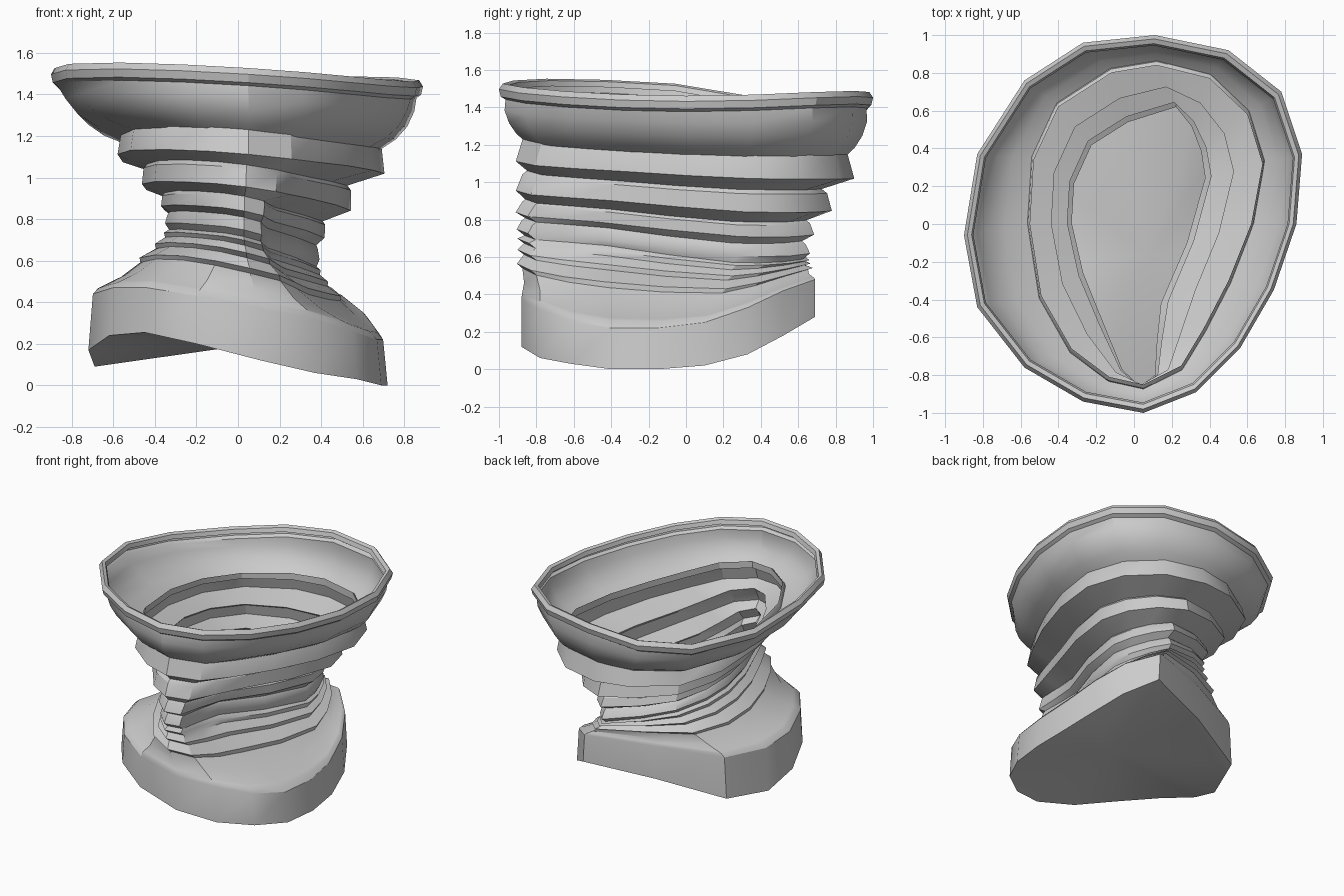
import bpy
import bmesh
from mathutils import Vector

if "Cube" in bpy.data.objects:
    bpy.data.objects.remove(bpy.data.objects["Cube"])

# Plan outlines, 16 points clockwise from the back
RIM = [(.11, 1), (.5, .92), (.78, .7), (.89, .37), (.86, 0), (.74, -.35), (.56, -.66), (.33, -.89),
       (.05, -1), (-.27, -.94), (-.58, -.76), (-.83, -.44), (-.9, -.06), (-.83, .37), (-.58, .76), (-.27, .96)]
COLLAR = [(.12, .84), (.4, .77), (.6, .58), (.68, .32), (.62, 0), (.5, -.3), (.37, -.55), (.25, -.75),
          (.05, -.85), (-.13, -.81), (-.33, -.66), (-.49, -.38), (-.55, 0), (-.53, .34), (-.4, .62), (-.12, .8)]
NECK = [(.22, .6), (.3, .5), (.35, .37), (.37, .23), (.27, -.1), (.14, -.4), (.12, -.6), (.11, -.78),
        (.03, -.84), (-.06, -.75), (-.16, -.5), (-.26, -.25), (-.32, 0), (-.31, .2), (-.22, .4), (-.03, .52)]
BASE = [(.36, .69), (.53, .52), (.64, .33), (.7, .1), (.72, -.15), (.69, -.4), (.57, -.62), (.37, -.78),
        (.11, -.88), (-.2, -.86), (-.45, -.71), (-.62, -.48), (-.72, -.22), (-.69, .02), (-.57, .34), (-.12, .53)]
TOP_Z = [.48, .42, .33, .25, .22, .22, .26, .32, .37, .43, .47, .47, .44, .4, .42, .46]
BOTTOM_Z = [.28, .18, .08, .02, 0, 0, .03, .06, .12, .2, .255, .24, .17, .09, .12, .22]


def back_left(x, y):
    """Sag of the rear left quarter."""
    return min(x, 0) * max(y, 0)


rim = [Vector((x, y, 1.465 - .02 * x - .025 * y - .03 * max(x, 0) * (1 - y * y) + .04 * x * y
               + .14 * back_left(x, y))) for x, y in RIM]
collar = [Vector((x, y, 1.19 - .05 * x - .05 * y + .05 * x * y + .1 * back_left(x, y))) for x, y in COLLAR]
neck = [Vector((x, y, .68 - .24 * x - .06 * y)) for x, y in NECK]
base_top = [Vector((x * .97, y, z)) for (x, y), z in zip(BASE, TOP_Z)]
base_bottom = [Vector((x, y, z)) for (x, y), z in zip(BASE, BOTTOM_Z)]


def blend(a, b, p, q, out=0.0):
    """Ring between a and b: p mixes the plan, q mixes the height, out pushes outward."""
    ring = []
    for u, v in zip(a, b):
        pt = u.lerp(v, p)
        pt.z = u.z + (v.z - u.z) * q
        d = Vector((pt.x - .06, pt.y + .1, 0)).normalized()
        d.x *= .5
        ring.append(pt + d * out)
    return ring


def scaled(ring, s, dz):
    return [Vector((v.x * s, v.y * s, v.z + dz)) for v in ring]


def loft(name, rings, cap_z=None):
    bm = bmesh.new()
    rows = [[bm.verts.new(v) for v in r] for r in rings]
    n = len(rows[0])
    for a, b in zip(rows, rows[1:]):
        for i in range(n):
            j = (i + 1) % n
            bm.faces.new((a[i], a[j], b[j], b[i]))
    if cap_z is not None:
        c = sum((v.co for v in rows[-1]), Vector()) / n
        c = bm.verts.new((c.x, c.y, cap_z))
        for i in range(n):
            bm.faces.new((rows[-1][i], rows[-1][(i + 1) % n], c))
    mesh = bpy.data.meshes.new(name)
    bm.to_mesh(mesh)
    bm.free()
    ob = bpy.data.objects.new(name, mesh)
    bpy.context.collection.objects.link(ob)
    bpy.ops.object.select_all(action='DESELECT')
    ob.select_set(True)
    bpy.context.view_layer.objects.active = ob
    bpy.ops.object.shade_smooth_by_angle(angle=.53)
    return ob


# Rolled rim and flared bowl
bowl = [scaled(rim, s, dz) for s, dz in
        [(.945, 0), (.955, .03), (.98, .04), (1, .01), (.99, -.03), (.965, -.045)]]
bowl += [blend(rim, collar, p, q) for p, q in [(.2, .4), (.36, .66), (.62, .88), (1, 1.07)]]
loft("flared_bowl", bowl)

# Pleated neck: (plan mix, height mix, outward push)
upper = [(1, 1.07, 0)]
pleat_top = [(0, -.06, 0), (0, -.03, .02), (0, .23, .06), (.5, .33, .005), (.48, .37, .03), (.52, .54, .065),
             (.9, .63, .02), (.88, .66, .035), (.93, .77, .07), (1, .83, .02), (1, .86, .04), (1, .95, .065)]
pleat_low = [(0, .02, .025), (.02, .07, .06), (.05, .14, .025), (.14, .24, .055), (.17, .31, .02),
             (.34, .45, .05), (.37, .52, .02)]
pleats = [blend(rim, collar, *upper[0])]
pleats += [blend(collar, neck, *l) for l in pleat_top] + [blend(neck, base_top, *l) for l in pleat_low]
loft("pleated_neck", pleats)

# Sloped shoulder, bevelled base wall and closed underside
shoulder = [blend(neck, base_top, *pleat_low[-1]), blend(neck, base_top, .64, .74),
            blend(neck, base_top, .88, .88), blend(neck, base_top, .93, .91), base_top, base_bottom]
loft("base", shoulder, cap_z=.2)
